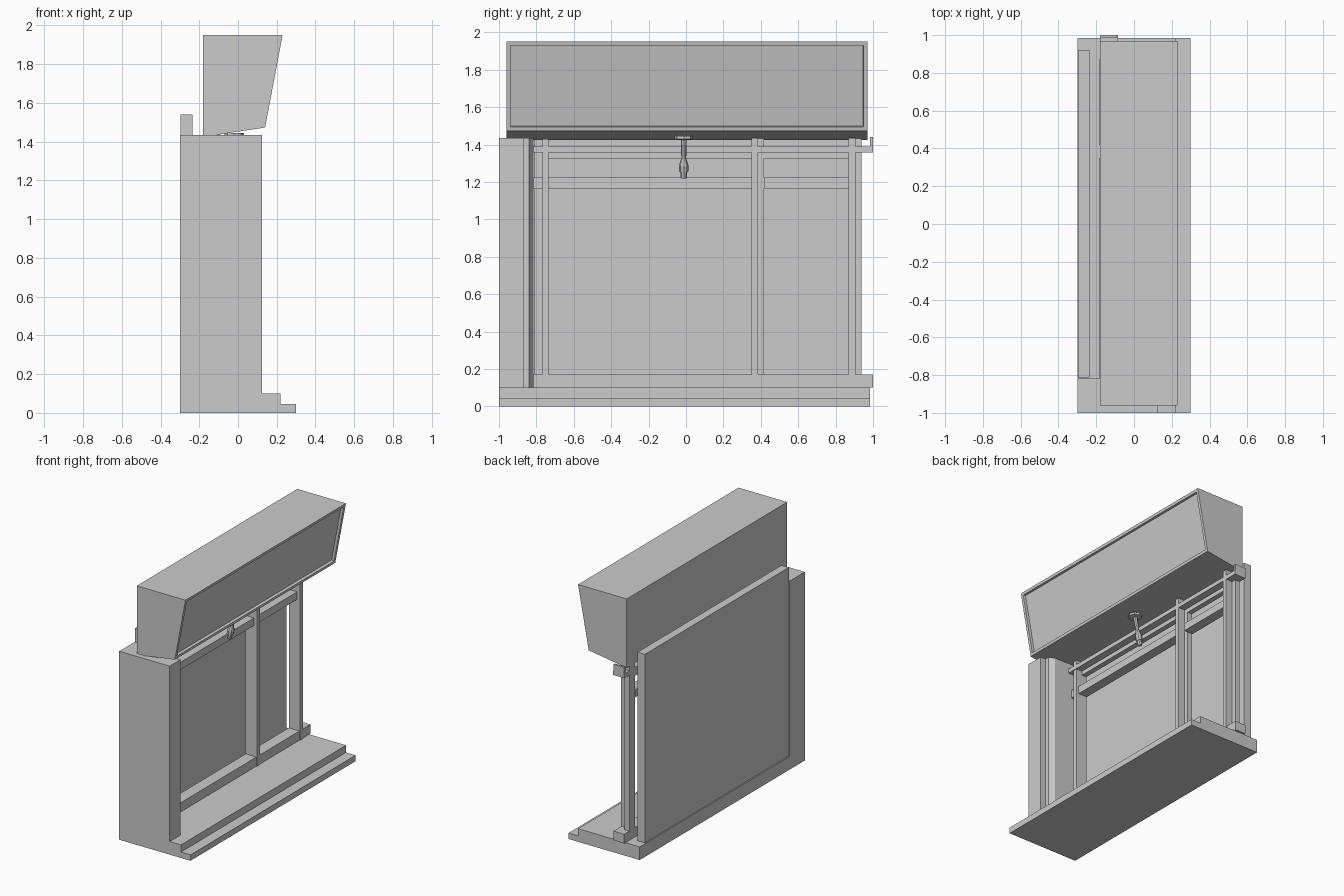
import bpy, bmesh, math
from mathutils import Matrix

if "Cube" in bpy.data.objects:
    bpy.data.objects.remove(bpy.data.objects["Cube"])


def link(name, bm):
    bmesh.ops.recalc_face_normals(bm, faces=bm.faces)
    me = bpy.data.meshes.new(name)
    bm.to_mesh(me)
    bm.free()
    ob = bpy.data.objects.new(name, me)
    bpy.context.collection.objects.link(ob)
    return ob


def box(name, x, y, z):
    bm = bmesh.new()
    bmesh.ops.create_cube(bm, size=1)
    for v in bm.verts:
        v.co = [(r[0] + r[1]) / 2 + c * (r[1] - r[0]) for r, c in zip((x, y, z), v.co)]
    return link(name, bm)


def prism(name, pts, offset):
    bm = bmesh.new()
    f = bm.faces.new([bm.verts.new(p) for p in pts])
    r = bmesh.ops.extrude_face_region(bm, geom=[f])
    vs = [g for g in r["geom"] if isinstance(g, bmesh.types.BMVert)]
    bmesh.ops.translate(bm, vec=offset, verts=vs)
    bm.faces.ensure_lookup_table()
    # keep the starting cap so the solid is closed
    if not f.is_valid:
        bm.faces.new(bm.verts[:len(pts)])
    return link(name, bm)


# stepped base
prism("stepped_base", [(x, -1, z) for x, z in
      [(-.30, 0), (.30, 0), (.30, .045), (.22, .045), (.22, .10), (-.30, .10)]], (0, 1.985, 0))

# side pillar with stepped, chamfered inner edge
prism("side_pillar", [(x, y, .10) for x, y in
      [(-.30, -1), (.125, -1), (.125, -.87), (.08, -.87), (.08, -.84),
       (.04, -.815), (-.30, -.815)]], (0, 0, 1.335))

# back wall
box("back_wall", (-.297, -.235), (-.812, .92), (.105, 1.54))

# window frame rails
box("bottom_rail", (-.18, -.09), (-.82, 1.0), (.10, .17))
box("top_rail", (-.18, -.085), (-.82, 1.0), (1.358, 1.39))
box("top_rail_inner", (-.18, -.14), (-.735, .87), (1.326, 1.36))
for i, (a, b) in enumerate([(-.82, .35), (.418, .87)]):
    box(f"transom_bar_{i}", (-.185, -.11), (a, b), (1.166, 1.224))

# window posts
box("left_post", (-.18, -.09), (-.767, -.735), (.10, 1.43))
for i, y in enumerate((.349, .869)):
    box(f"post_web_{i}", (-.18, -.085), (y, y + .036), (.10, 1.435))
    box(f"post_flange_{i}", (-.18, -.14), (y + .036, y + .069), (.10, 1.435))
box("end_strip", (-.18, -.09), (.985, 1.0), (1.36, 1.44))

# sign box with recessed front panel
sign = prism("sign_box", [(x, -.96, z) for x, z in
             [(-.18, 1.425), (.14, 1.473), (.23, 1.95), (-.18, 1.95)]], (0, 1.93, 0))
bm = bmesh.new()
bm.from_mesh(sign.data)
front = max(bm.faces, key=lambda f: f.calc_center_median().x)
bmesh.ops.inset_region(bm, faces=[front], thickness=.03, depth=0)
bmesh.ops.inset_region(bm, faces=[front], thickness=.002, depth=-.02)
bm.to_mesh(sign.data)
bm.free()

# hanging lamp: lathed profile, slightly tilted
bm = bmesh.new()
rings = []
for r, z in [(.05, .01), (.05, -.006), (.016, -.008), (.013, -.11), (.026, -.15),
             (.024, -.185), (.018, -.185), (.016, -.22)]:
    rings.append([bm.verts.new((r * math.cos(k * math.tau / 8), r * math.sin(k * math.tau / 8), z))
                  for k in range(8)])
for a, b in zip(rings, rings[1:]):
    for k in range(8):
        bm.faces.new((a[k], a[k - 1], b[k - 1], b[k]))
bm.faces.new(rings[0])
bm.faces.new(rings[-1])
# only the hanging part tilts
bmesh.ops.rotate(bm, cent=(0, 0, 0), matrix=Matrix.Rotation(math.radians(12), 3, 'Y'),
                 verts=[v for ring in rings[2:] for v in ring])
bmesh.ops.translate(bm, vec=(-.02, -.012, 1.435), verts=bm.verts)
link("hanging_lamp", bm)
